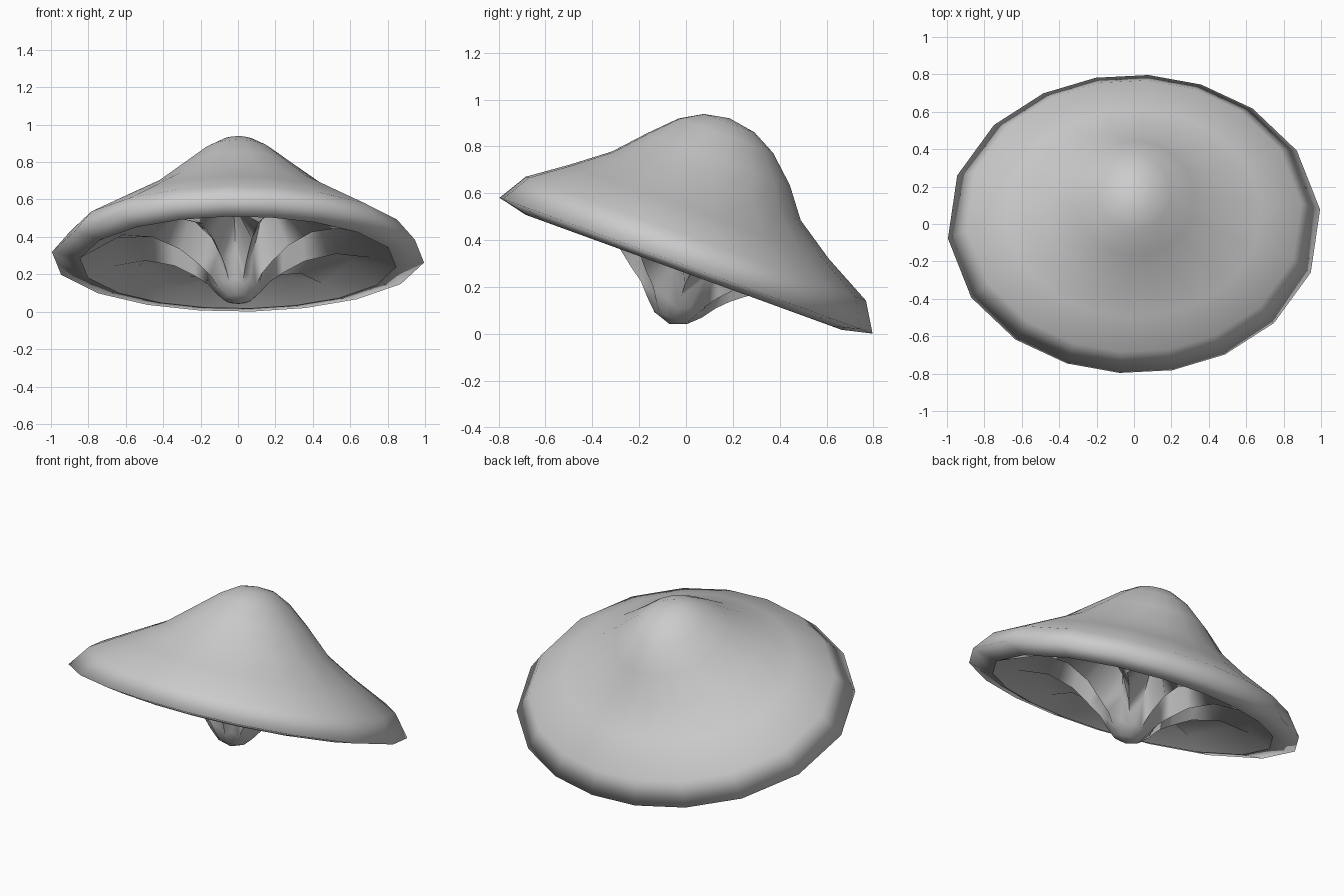
import bpy, bmesh, math
from mathutils import Matrix

if "Cube" in bpy.data.objects:
    bpy.data.objects.remove(bpy.data.objects["Cube"])

SIDES = 18
PHASE = math.radians(4.5)
# the whole mushroom is tipped backwards about x, front rim raised
TILT = Matrix.Translation((0, 0, 0.291)) @ Matrix.Rotation(math.radians(-20), 4, 'X')


def shell(name, rings, tip, angle):
    """Loft of oval rings: (radius in y, width factor in x, ridge height, groove height, y shift)."""
    bm = bmesh.new()
    loops = []
    for r, sx, ridge, groove, shift in rings:
        loop = []
        for i in range(SIDES):
            phi = PHASE + 2 * math.pi * i / SIDES
            # even spacing by true polar angle on the oval rim
            a = math.atan2(1.24 * math.sin(phi), math.cos(phi))
            h = ridge if i % 2 == 0 else groove
            loop.append(bm.verts.new((r * sx * math.cos(a), r * math.sin(a) + shift, h)))
        loops.append(loop)
    for a, b in zip(loops, loops[1:]):
        for i in range(SIDES):
            j = (i + 1) % SIDES
            bm.faces.new((a[i], a[j], b[j], b[i]))
    t = bm.verts.new((0, tip[1], tip[0]))
    for i in range(SIDES):
        bm.faces.new((loops[-1][i], loops[-1][(i + 1) % SIDES], t))
    bm.transform(TILT)
    bmesh.ops.recalc_face_normals(bm, faces=bm.faces)
    me = bpy.data.meshes.new(name)
    bm.to_mesh(me)
    bm.free()
    ob = bpy.data.objects.new(name, me)
    bpy.context.collection.objects.link(ob)
    bpy.ops.object.select_all(action='DESELECT')
    ob.select_set(True)
    bpy.context.view_layer.objects.active = ob
    bpy.ops.object.shade_smooth_by_angle(angle=math.radians(angle))
    return ob


# bell-shaped cap, from the rolled lip over the rim up to the crown
cap_profile = [(0.72, 1.18, -0.03, 0), (0.85, 1.176, 0.0, 0), (0.775, 1.16, 0.123, 0),
               (0.59, 1.17, 0.236, -0.025), (0.43, 1.12, 0.35, -0.035),
               (0.325, 1.0, 0.475, -0.025), (0.215, 0.9, 0.58, -0.03),
               (0.115, 0.9, 0.635, -0.035)]
shell("cap", [(r, sx, h, h, s) for r, sx, h, s in cap_profile], (0.655, -0.04), 150)

# underside: nine radial gills with grooves between, flowing into the stem stub
shell("gills_and_stem", [(0.72, 1.18, -0.03, -0.03, 0),
                         (0.60, 1.18, 0.02, 0.09, 0),
                         (0.45, 1.17, 0.035, 0.18, 0),
                         (0.32, 1.12, -0.01, 0.20, 0),
                         (0.23, 1.05, -0.08, 0.12, 0),
                         (0.17, 1.0, -0.13, -0.02, 0.01),
                         (0.125, 1.0, -0.185, -0.16, 0.015),
                         (0.075, 1.0, -0.232, -0.232, 0.015)], (-0.258, 0.018), 75)
